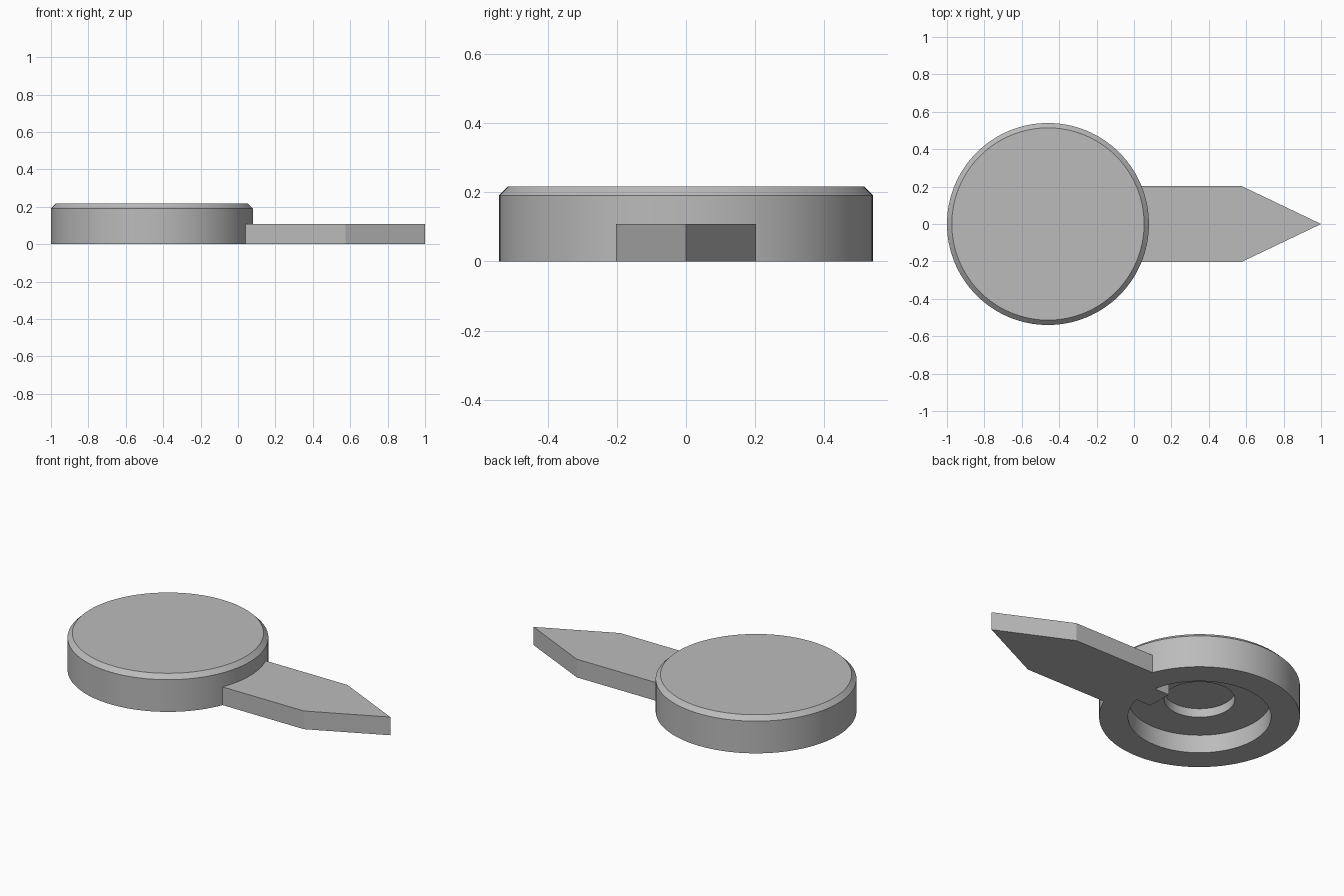
import bpy, bmesh, math
from mathutils import Vector

cube = bpy.data.objects.get("Cube")
if cube:
    bpy.data.objects.remove(cube, do_unlink=True)

CENTRE_X = -0.46
THICK = 0.108

grey = bpy.data.materials.new("plain_grey")
grey.use_nodes = True
COLOUR = (0.5, 0.5, 0.5, 1)
grey.diffuse_color = COLOUR
grey.node_tree.nodes["Principled BSDF"].inputs["Base Color"].default_value = COLOUR


def finish(name, bm):
    bmesh.ops.remove_doubles(bm, verts=bm.verts, dist=1e-5)
    bmesh.ops.recalc_face_normals(bm, faces=bm.faces)
    mesh = bpy.data.meshes.new(name)
    bm.to_mesh(mesh)
    bm.free()
    mesh.materials.append(grey)
    obj = bpy.data.objects.new(name, mesh)
    obj.location.x = CENTRE_X
    bpy.context.collection.objects.link(obj)
    bpy.ops.object.select_all(action="DESELECT")
    obj.select_set(True)
    bpy.context.view_layer.objects.active = obj
    bpy.ops.object.shade_smooth_by_angle(angle=math.radians(25))
    return obj


# Round cap: chamfered top, stepped bore underneath
profile = [(0, 0.217), (0.514, 0.217), (0.54, 0.191), (0.54, 0),
           (0.385, 0), (0.385, THICK), (0.19, THICK), (0.19, 0.16), (0, 0.16)]
bm = bmesh.new()
verts = [bm.verts.new((r, 0, z)) for r, z in profile]
edges = [bm.edges.new(pair) for pair in zip(verts, verts[1:])]
bmesh.ops.spin(bm, geom=verts + edges, cent=(0, 0, 0), axis=(0, 0, 1),
               angle=math.tau, steps=128, use_merge=True)
finish("round_cap", bm)

# Pointer: flat pointed arm with a narrow tongue reaching into the bore
half = [(0.28, 0.077), (0.45, 0.077), (0.45, 0.203), (1.035, 0.203)]
outline = half + [(1.46, 0)] + [(x, -y) for x, y in reversed(half)]
bm = bmesh.new()
face = bm.faces.new([bm.verts.new((x, y, 0)) for x, y in outline])
top = bmesh.ops.extrude_face_region(bm, geom=[face])
bmesh.ops.translate(bm, vec=Vector((0, 0, THICK)),
                    verts=[v for v in top["geom"] if isinstance(v, bmesh.types.BMVert)])
finish("pointer", bm)
